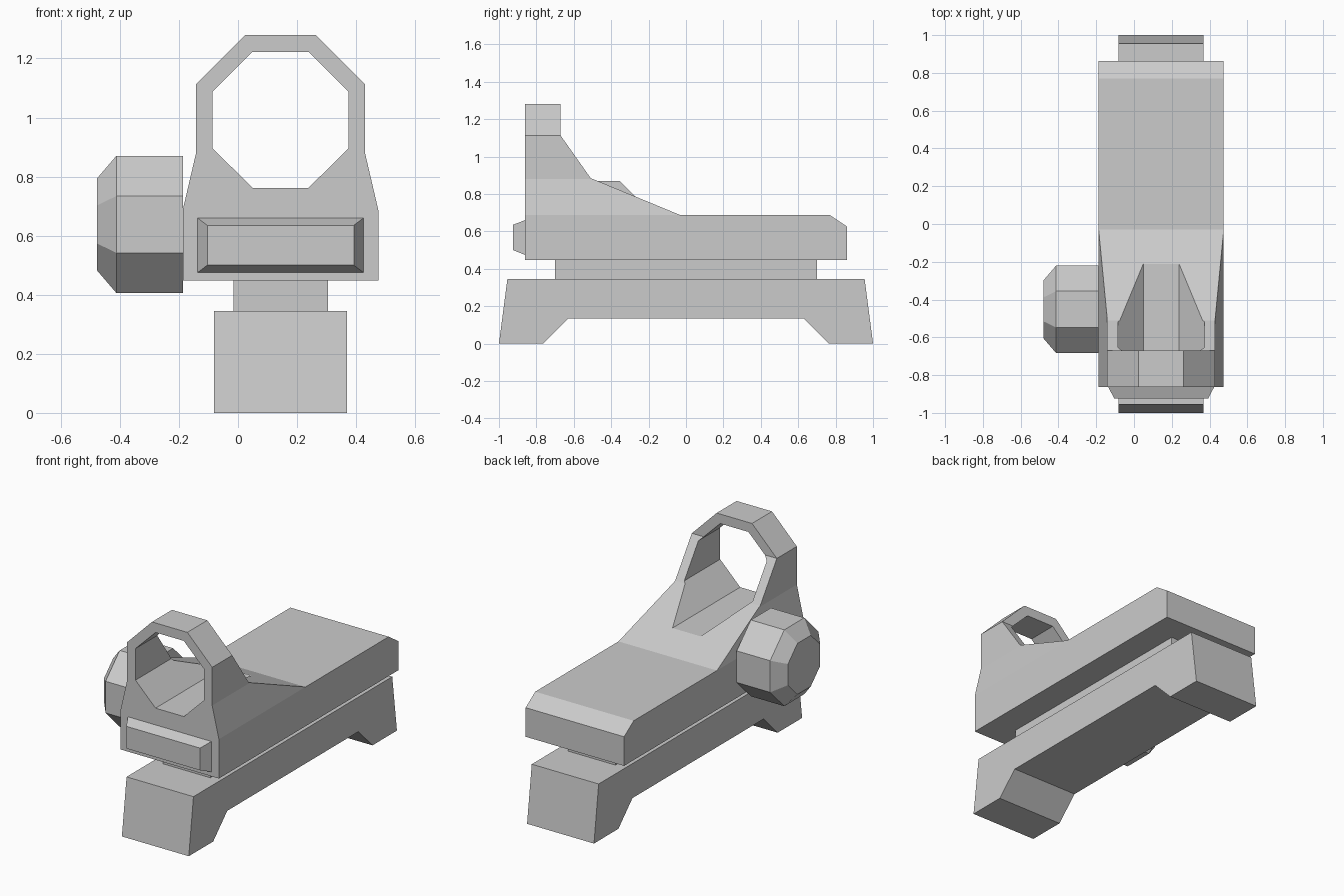
import bpy, bmesh, math
from mathutils import Vector

if "Cube" in bpy.data.objects:
    bpy.data.objects.remove(bpy.data.objects["Cube"])

CX = 0.144  # centre line of the sight body


def loft(name, rings):
    """Closed solid through a list of equal-length point rings."""
    bm = bmesh.new()
    loops = [[bm.verts.new(p) for p in r] for r in rings]
    n = len(loops[0])
    for a, b in zip(loops, loops[1:]):
        for i in range(n):
            j = (i + 1) % n
            bm.faces.new((a[i], a[j], b[j], b[i]))
    bm.faces.new(loops[0][::-1])
    bm.faces.new(loops[-1])
    bmesh.ops.recalc_face_normals(bm, faces=bm.faces)
    me = bpy.data.meshes.new(name)
    bm.to_mesh(me)
    bm.free()
    ob = bpy.data.objects.new(name, me)
    bpy.context.collection.objects.link(ob)
    return ob


def side_prism(name, yz, x0, x1):
    return loft(name, [[(x, y, z) for y, z in yz] for x in (x0, x1)])


def front_prism(name, half, y0, y1):
    """Extrude along y an outline mirrored about the centre line."""
    xz = [(CX + w, z) for w, z in half] + [(CX - w, z) for w, z in reversed(half)]
    return loft(name, [[(x, y, z) for x, z in xz] for y in (y0, y1)])


def boolean(ob, tool, operation):
    mod = ob.modifiers.new(operation, 'BOOLEAN')
    mod.object, mod.operation, mod.solver = tool, operation, 'EXACT'
    bpy.context.view_layer.objects.active = ob
    bpy.ops.object.modifier_apply(modifier=mod.name)
    bpy.data.objects.remove(tool)


def rect(x0, x1, y, z0, z1):
    return [(x0, y, z0), (x1, y, z0), (x1, y, z1), (x0, y, z1)]


# Clamp base with two feet
side_prism("mount_base", [(-1, 0), (-0.765, 0), (-0.63, 0.135), (0.63, 0.135),
                          (0.765, 0), (1, 0), (0.955, 0.345), (-0.955, 0.345)],
           CX - 0.225, CX + 0.225)

# Narrow neck between base and body
side_prism("neck", [(-0.7, 0.34), (0.7, 0.34), (0.7, 0.455), (-0.7, 0.455)],
           CX - 0.16, CX + 0.16)

# Body with hood: side profile trimmed by front outline, then the window cut out
body = side_prism("sight_body", [(-0.862, 0.448), (0.862, 0.448), (0.862, 0.625),
                                 (0.77, 0.687), (-0.03, 0.687), (-0.51, 0.885),
                                 (-0.67, 1.112), (-0.67, 1.5), (-0.862, 1.5)], -0.8, 1.0)
boolean(body, front_prism("outline", [(0.331, 0.3), (0.331, 0.687), (0.286, 0.88),
                                      (0.286, 1.112), (0.119, 1.28)], -1.1, 1.1), 'INTERSECT')
boolean(body, front_prism("window", [(0.095, 0.762), (0.23, 0.896),
                                     (0.23, 1.088), (0.095, 1.222)], -1.1, 1.1), 'DIFFERENCE')

# Bevelled plate on the front face
loft("front_plate", [rect(CX - 0.281, CX + 0.281, -0.855, 0.475, 0.66),
                     rect(CX - 0.281, CX + 0.281, -0.862, 0.475, 0.66),
                     rect(CX - 0.248, CX + 0.248, -0.925, 0.5, 0.635)])

# Octagonal adjustment knob on the left side
rings = []
for x, apothem in ((-0.187, 0.232), (-0.412, 0.232), (-0.478, 0.155)):
    r = apothem / math.cos(math.pi / 8)
    rings.append([Vector((x, -0.452 + r * math.cos(a), 0.638 + r * math.sin(a)))
                  for a in (math.pi * (2 * i + 1) / 8 for i in range(8))])
loft("side_knob", rings)
